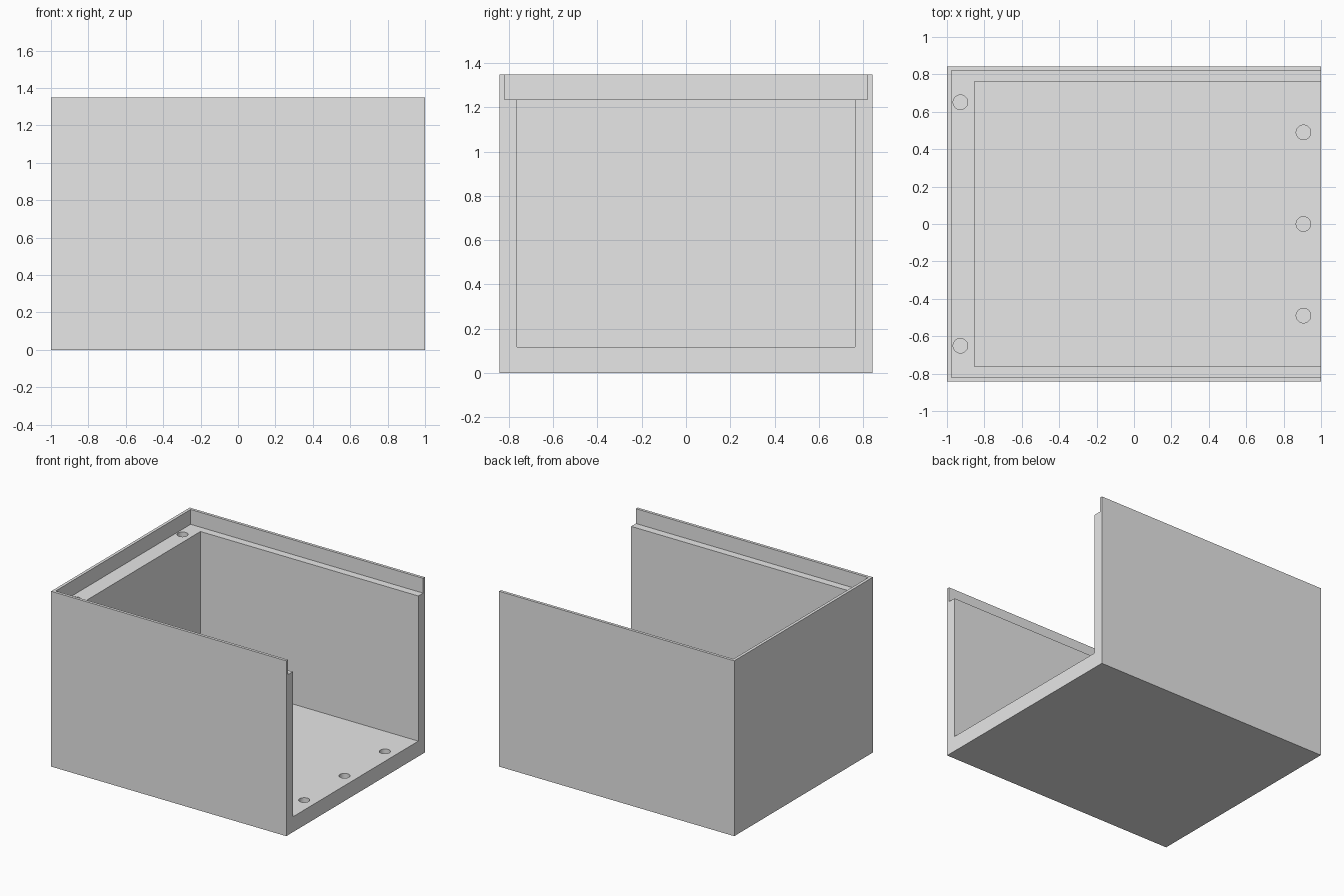
import bpy

if "Cube" in bpy.data.objects:
    bpy.data.objects.remove(bpy.data.objects["Cube"], do_unlink=True)

# Overall sizes
HALF_X, HALF_Y, HEIGHT = 1.0, 0.842, 1.348
FLOOR_Z, LEDGE_Z = 0.118, 1.234
HOLE_R, HOLE_DEPTH = 0.039, 0.08

grey = bpy.data.materials.new("plain_grey")
grey.use_nodes = True
grey.diffuse_color = (0.8, 0.8, 0.8, 1)
grey.node_tree.nodes["Principled BSDF"].inputs["Base Color"].default_value = (0.8, 0.8, 0.8, 1)


def box(name, low, high):
    """Box between two opposite corners."""
    centre = [(a + b) / 2 for a, b in zip(low, high)]
    bpy.ops.mesh.primitive_cube_add(size=1, location=centre)
    ob = bpy.context.object
    ob.name = name
    ob.scale = [b - a for a, b in zip(low, high)]
    bpy.ops.object.transform_apply(location=True, rotation=False, scale=True)
    ob.data.materials.append(grey)
    return ob


def drill(name, x, y, top):
    """Round cutter for a blind hole sunk below the given height."""
    bpy.ops.mesh.primitive_cylinder_add(vertices=32, radius=HOLE_R, depth=2 * HOLE_DEPTH,
                                        location=(x, y, top))
    ob = bpy.context.object
    ob.name = name
    ob.data.materials.append(grey)
    return ob


def cut(target, cutter):
    """Subtract the cutter from the target, then discard it."""
    mod = target.modifiers.new("cut", 'BOOLEAN')
    mod.operation, mod.solver, mod.object = 'DIFFERENCE', 'EXACT', cutter
    cutter.hide_render = True
    bpy.context.view_layer.objects.active = target
    bpy.ops.object.modifier_apply(modifier=mod.name)
    bpy.data.objects.remove(cutter, do_unlink=True)


# Outer block, hollowed out and open at the top and on the +x side
case = box("open_case", (-HALF_X, -HALF_Y, 0), (HALF_X, HALF_Y, HEIGHT))
cut(case, box("cavity_cutter", (-0.853, -0.762, FLOOR_Z), (1.2, 0.762, 1.5)))

# Wider recess that leaves a thin lip above a ledge for the lid
cut(case, box("ledge_cutter", (-0.977, -0.82, LEDGE_Z), (1.2, 0.82, 1.6)))

# Screw holes: two in the ledge, three in the floor by the open side
for y in (-0.651, 0.651):
    cut(case, drill("ledge_hole_cutter", -0.928, y, LEDGE_Z))
for y in (-0.49, 0, 0.49):
    cut(case, drill("floor_hole_cutter", 0.906, y, FLOOR_Z))

# Smooth hole walls, crisp box edges
bpy.ops.object.select_all(action='DESELECT')
case.select_set(True)
bpy.context.view_layer.objects.active = case
bpy.ops.object.shade_smooth_by_angle()
